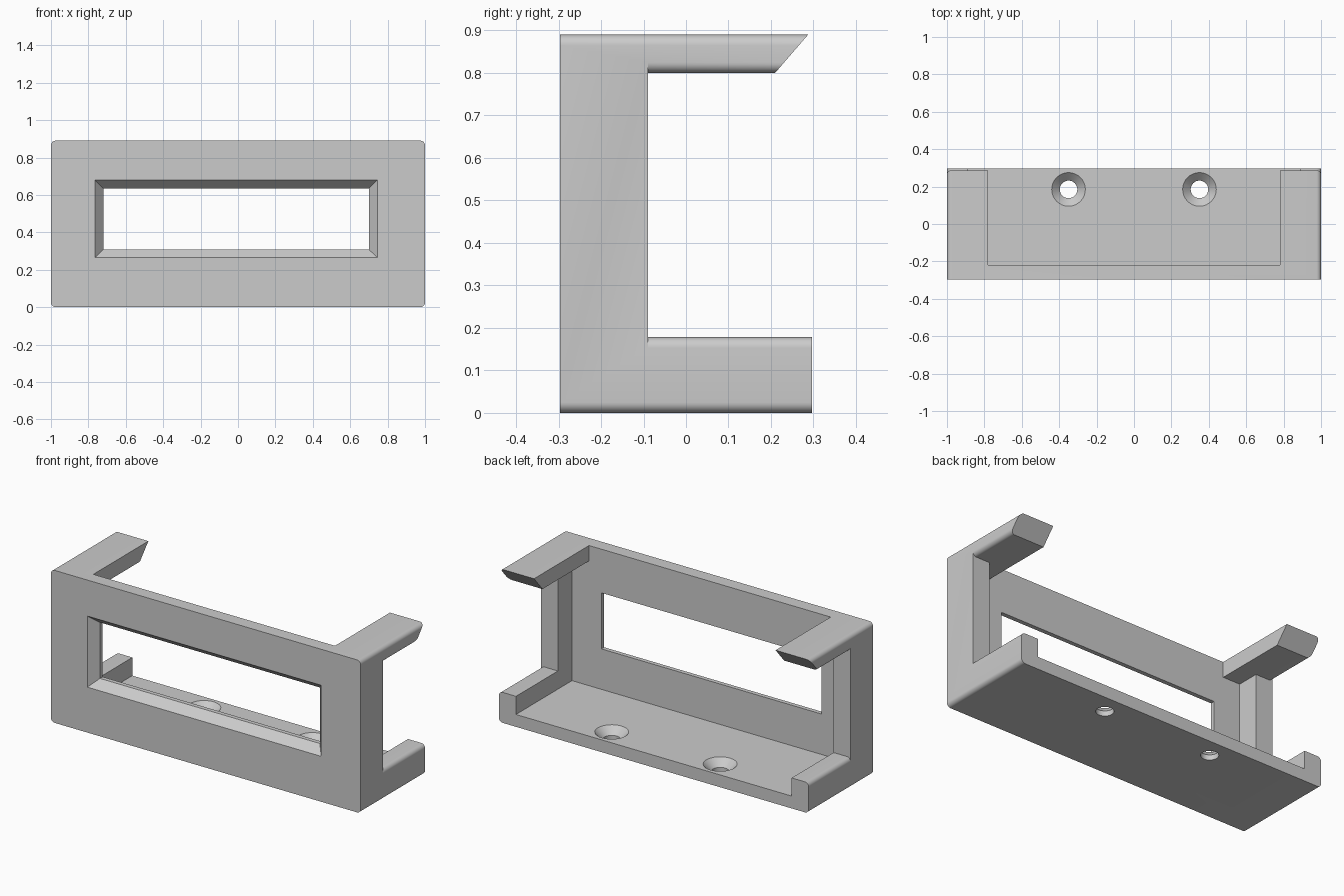
import bpy, bmesh, math

cube = bpy.data.objects.get("Cube")
if cube:
    bpy.data.objects.remove(cube, do_unlink=True)

grey = bpy.data.materials.new("light grey")
grey.use_nodes = True
grey.diffuse_color = (0.6, 0.6, 0.6, 1)
grey.node_tree.nodes["Principled BSDF"].inputs["Base Color"].default_value = (0.6, 0.6, 0.6, 1)

W, D, H = 1.0, 0.297, 0.89        # half width, half depth, height
WALL, FLOOR = -0.22, 0.072        # back of the front wall, top of the floor
LIP, HOOK = 0.178, 0.80           # top of the lips, underside of the hooks
R = 0.025                         # edge rounding


def loft(name, rings):
    """Closed solid through a row of matching rings."""
    bm = bmesh.new()
    loops = [[bm.verts.new(p) for p in ring] for ring in rings]
    n = len(loops[0])
    for a, b in zip(loops, loops[1:]):
        for i in range(n):
            j = (i + 1) % n
            bm.faces.new((a[i], a[j], b[j], b[i]))
    bm.faces.new(loops[0])
    bm.faces.new(loops[-1])
    bmesh.ops.recalc_face_normals(bm, faces=bm.faces)
    mesh = bpy.data.meshes.new(name)
    bm.to_mesh(mesh)
    bm.free()
    mesh.materials.append(grey)
    ob = bpy.data.objects.new(name, mesh)
    bpy.context.collection.objects.link(ob)
    return ob


def arc(cx, cz, r, start, end, steps=8):
    angles = [math.radians(start + (end - start) * i / steps) for i in range(steps + 1)]
    return [(cx + r * math.cos(a), cz + r * math.sin(a)) for a in angles]


def along_y(name, profile, y0, y1):
    return loft(name, [[(x, y, z) for x, z in profile] for y in (y0, y1)])


def rect(x0, x1, z0, z1):
    return [(x0, z0), (x1, z0), (x1, z1), (x0, z1)]


# Rounded outer block
block = (arc(W - R, R, R, -90, 0) + arc(W - R, H - R, R, 0, 90)
         + arc(R - W, H - R, R, 90, 180) + arc(R - W, R, R, 180, 270))
holder = along_y("holder_body", block, -D, D)

# Inner cavity and the opening between the hooks
cutters = [along_y("cavity", rect(-0.89, 0.89, FLOOR, HOOK), WALL, 1),
           along_y("top_opening", rect(-0.78, 0.78, 0.5, 1.2), WALL, 1)]

# Side slot, flared so the hooks and lips get rounded outer edges
half = arc(W - R, LIP - R, R, 90, 0) + [(1.2, LIP - R), (1.2, HOOK + R)] + arc(W - R, HOOK + R, R, 0, -90)
cutters.append(along_y("side_slot", half + [(-x, z) for x, z in reversed(half)], -0.09, 1))

# Slanted hook tips
tip = [(0.201, 0.79), (0.296, 0.90), (0.5, 0.90), (0.5, 0.79)]
cutters.append(loft("hook_tip", [[(x, y, z) for y, z in tip] for x in (-1.2, 1.2)]))

# Front window with a chamfered rim
rim, pane = rect(-0.765, 0.745, 0.265, 0.68), rect(-0.72, 0.70, 0.308, 0.635)
steps = [(rim, -0.5), (rim, -D), (pane, -0.245), (pane, -0.15)]
cutters.append(loft("window", [[(x, y, z) for x, z in r] for r, y in steps]))

# Countersunk screw holes
for side in (-1, 1):
    rings = [[(x, y, z) for x, y in arc(side * 0.35, 0.185, r, 0, 348.75, 31)]
             for r, z in ((0.047, -0.1), (0.047, 0.03), (0.09, FLOOR), (0.09, 0.12))]
    cutters.append(loft("screw_hole", rings))

# Cut, then drop the cutters
bpy.context.view_layer.objects.active = holder
for c in cutters:
    mod = holder.modifiers.new(c.name, "BOOLEAN")
    mod.operation, mod.solver, mod.object = "DIFFERENCE", "EXACT", c
    bpy.ops.object.modifier_apply(modifier=mod.name)
    bpy.data.objects.remove(c, do_unlink=True)

bpy.ops.object.select_all(action="DESELECT")
holder.select_set(True)
bpy.ops.object.shade_smooth_by_angle(angle=math.radians(30))
